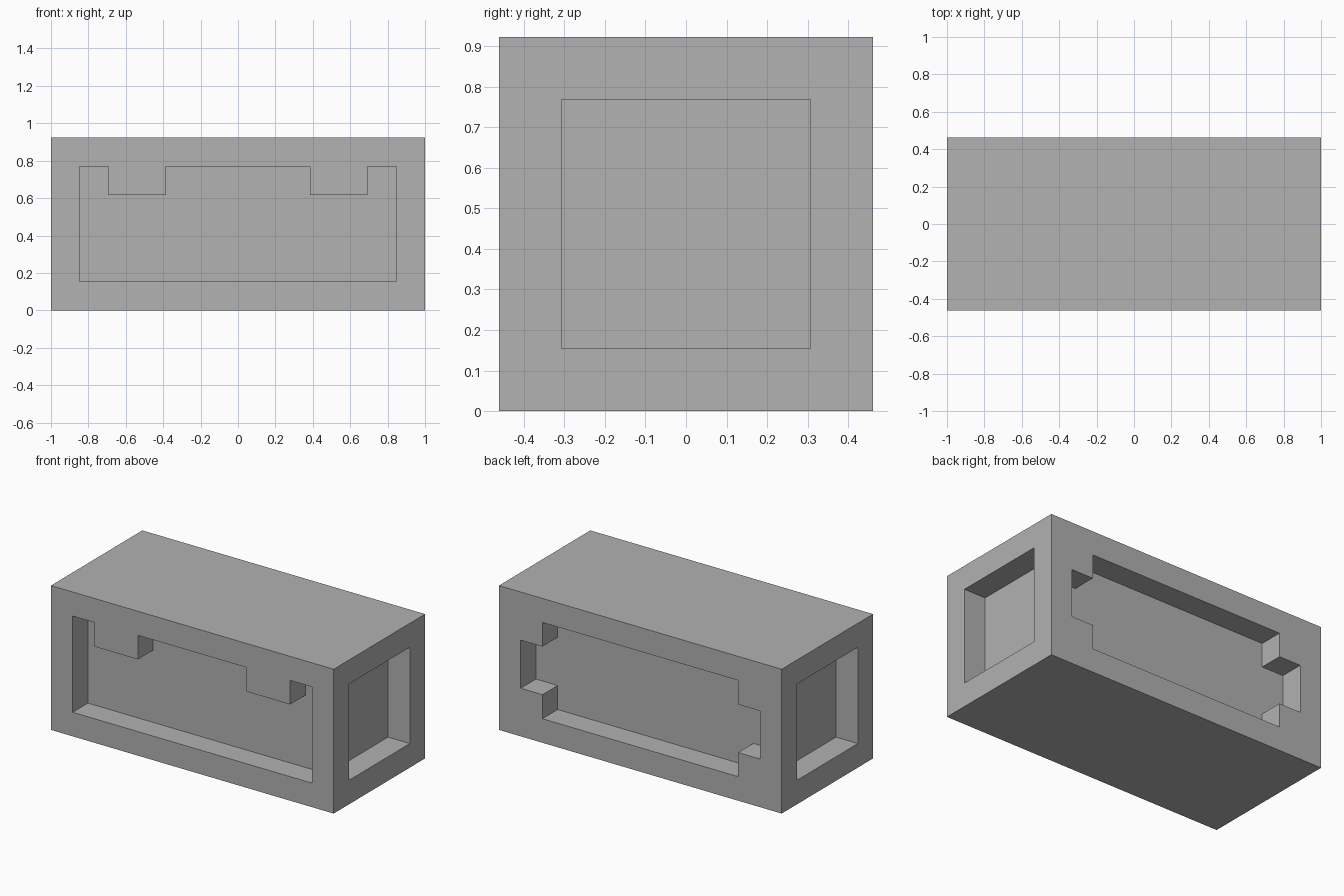
import bpy, bmesh
from math import radians
from mathutils import Matrix

if "Cube" in bpy.data.objects:
    bpy.data.objects.remove(bpy.data.objects["Cube"], do_unlink=True)

U = 2 / 13                 # module: the block is 13 x 6 x 6 modules
LONG, HALF, DEPTH = 6.5, 3, 1

grey = bpy.data.materials.new("grey")
grey.use_nodes = True
colour = (0.445, 0.445, 0.445, 1)
grey.diffuse_color = colour
grey.node_tree.nodes["Principled BSDF"].inputs["Base Color"].default_value = colour

bm = bmesh.new()
corners = []               # outer corners, welded at the end


def rectangle(w, h):
    return [(-w, -h), (w, -h), (w, h), (-w, h)]


def loop(points, matrix):
    verts = [bm.verts.new(matrix @ Matrix.Translation((x, 0, z)).translation)
             for x, z in points]
    edges = [bm.edges.new((v, verts[i - 1])) for i, v in enumerate(verts)]
    return verts, edges


def side_panel(angle, width, distance, recess):
    """One upright side: a flat frame around a recess with a flat floor."""
    turn = Matrix.Rotation(radians(angle), 4, 'Z')
    place = turn @ Matrix.Translation((0, -distance, 0))
    outer, outer_edges = loop(rectangle(width, HALF), place)
    _, inner_edges = loop(recess, place)
    bmesh.ops.triangle_fill(bm, edges=outer_edges + inner_edges, use_beauty=True)
    walls = bmesh.ops.extrude_edge_only(bm, edges=inner_edges)["geom"]
    rim = [g for g in walls if isinstance(g, bmesh.types.BMVert)]
    floor = [e for e in walls if isinstance(e, bmesh.types.BMEdge)
             and all(v in rim for v in e.verts)]
    bmesh.ops.translate(bm, verts=rim, vec=turn.to_3x3() @ Matrix.Translation(
        (0, DEPTH, 0)).translation)
    bmesh.ops.triangle_fill(bm, edges=floor, use_beauty=True)
    corners.extend(outer)


# Front recess with two tabs hanging from its top edge
half_front = [(5.5, -2), (5.5, 2), (4.5, 2), (4.5, 1), (2.5, 1), (2.5, 2)]
# Back recess with notched corners
half_back = [(4.5, -2), (4.5, -1), (5.5, -1), (5.5, 1), (4.5, 1), (4.5, 2)]


def mirrored(half):
    return half + [(-x, z) for x, z in reversed(half)]


side_panel(0, LONG, HALF, mirrored(half_front))
side_panel(180, LONG, HALF, mirrored(half_back))
for angle in (90, -90):
    side_panel(angle, HALF, LONG, rectangle(2, 2))

# Plain top and bottom
for z in (-HALF, HALF):
    cap = [bm.verts.new((x, y, z)) for x, y in rectangle(LONG, HALF)]
    bm.faces.new(cap)
    corners.extend(cap)

bmesh.ops.remove_doubles(bm, verts=corners, dist=0.01)
bmesh.ops.recalc_face_normals(bm, faces=bm.faces)
bmesh.ops.dissolve_limit(bm, angle_limit=radians(1), verts=bm.verts, edges=bm.edges)
bmesh.ops.transform(bm, verts=bm.verts,
                    matrix=Matrix.Scale(U, 4) @ Matrix.Translation((0, 0, HALF)))

mesh = bpy.data.meshes.new("recessed_block")
bm.to_mesh(mesh)
bm.free()
mesh.materials.append(grey)
block = bpy.data.objects.new("recessed_block", mesh)
bpy.context.collection.objects.link(block)
